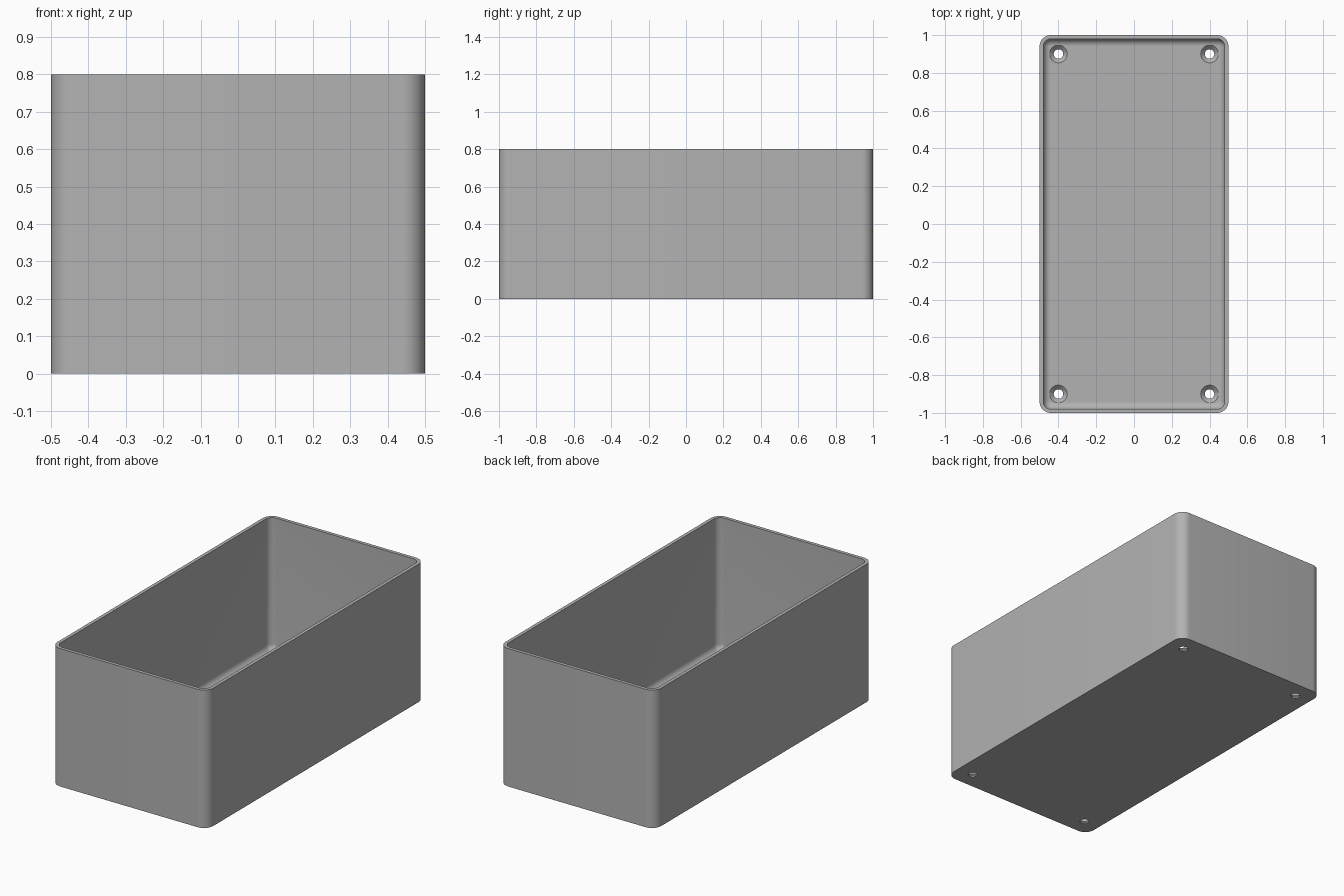
import bpy, bmesh, math

old = bpy.data.objects.get("Cube")
if old:
    bpy.data.objects.remove(old)

HALF_X, HALF_Y, HEIGHT = 0.5, 1.0, 0.8
CORNER, WALL, FLOOR, FILLET = 0.06, 0.02, 0.03, 0.038
STEPS = 10

grey = bpy.data.materials.new("plain_grey")
grey.use_nodes = True
grey.diffuse_color = (0.45, 0.45, 0.45, 1)
grey.node_tree.nodes["Principled BSDF"].inputs["Base Color"].default_value = (0.45, 0.45, 0.45, 1)


def rounded_loop(bm, inset, z):
    """Rounded rectangle inset from the outer wall."""
    r = CORNER - inset
    verts = []
    for k, (sx, sy) in enumerate(((1, 1), (-1, 1), (-1, -1), (1, -1))):
        for i in range(STEPS + 1):
            a = math.pi / 2 * (k + i / STEPS)
            verts.append(bm.verts.new((sx * (HALF_X - CORNER) + r * math.cos(a),
                                       sy * (HALF_Y - CORNER) + r * math.sin(a), z)))
    return verts


def round_loop(bm, x, y, r, z, n=32):
    return [bm.verts.new((x + r * math.cos(2 * math.pi * i / n),
                          y + r * math.sin(2 * math.pi * i / n), z)) for i in range(n)]


def skin(bm, loops):
    """Join successive loops and cap both ends."""
    for a, b in zip(loops, loops[1:]):
        n = len(a)
        for i in range(n):
            j = (i + 1) % n
            bm.faces.new((a[i], a[j], b[j], b[i]))
    bm.faces.new(loops[0][::-1])
    bm.faces.new(loops[-1])


def finish(bm, name):
    bmesh.ops.recalc_face_normals(bm, faces=bm.faces)
    mesh = bpy.data.meshes.new(name)
    bm.to_mesh(mesh)
    bm.free()
    mesh.materials.append(grey)
    obj = bpy.data.objects.new(name, mesh)
    bpy.context.collection.objects.link(obj)
    return obj


# Open box: outer wall, rim, inner wall, filleted floor
bm = bmesh.new()
profile = [(0, 0), (0, HEIGHT), (WALL, HEIGHT)]
for i in range(STEPS + 1):
    a = math.pi / 2 * i / STEPS
    profile.append((WALL + FILLET * (1 - math.cos(a)), FLOOR + FILLET * (1 - math.sin(a))))
skin(bm, [rounded_loop(bm, inset, z) for inset, z in profile])
box = finish(bm, "open_box")

# Countersunk screw holes in the four corners
bm = bmesh.new()
for x in (-0.4, 0.4):
    for y in (-0.9, 0.9):
        skin(bm, [round_loop(bm, x, y, r, z) for r, z in
                  ((0.025, -0.05), (0.025, 0.008), (0.047, FLOOR), (0.047, 0.1))])
cutter = finish(bm, "screw_hole_cutter")
cutter.hide_render = True
cutter.hide_set(True)

cut = box.modifiers.new("screw_holes", "BOOLEAN")
cut.operation = "DIFFERENCE"
cut.solver = "EXACT"
cut.object = cutter
bpy.context.view_layer.objects.active = box
box.select_set(True)
bpy.ops.object.modifier_apply(modifier=cut.name)
bpy.data.objects.remove(cutter)
bpy.ops.object.shade_smooth_by_angle(angle=math.radians(30))
